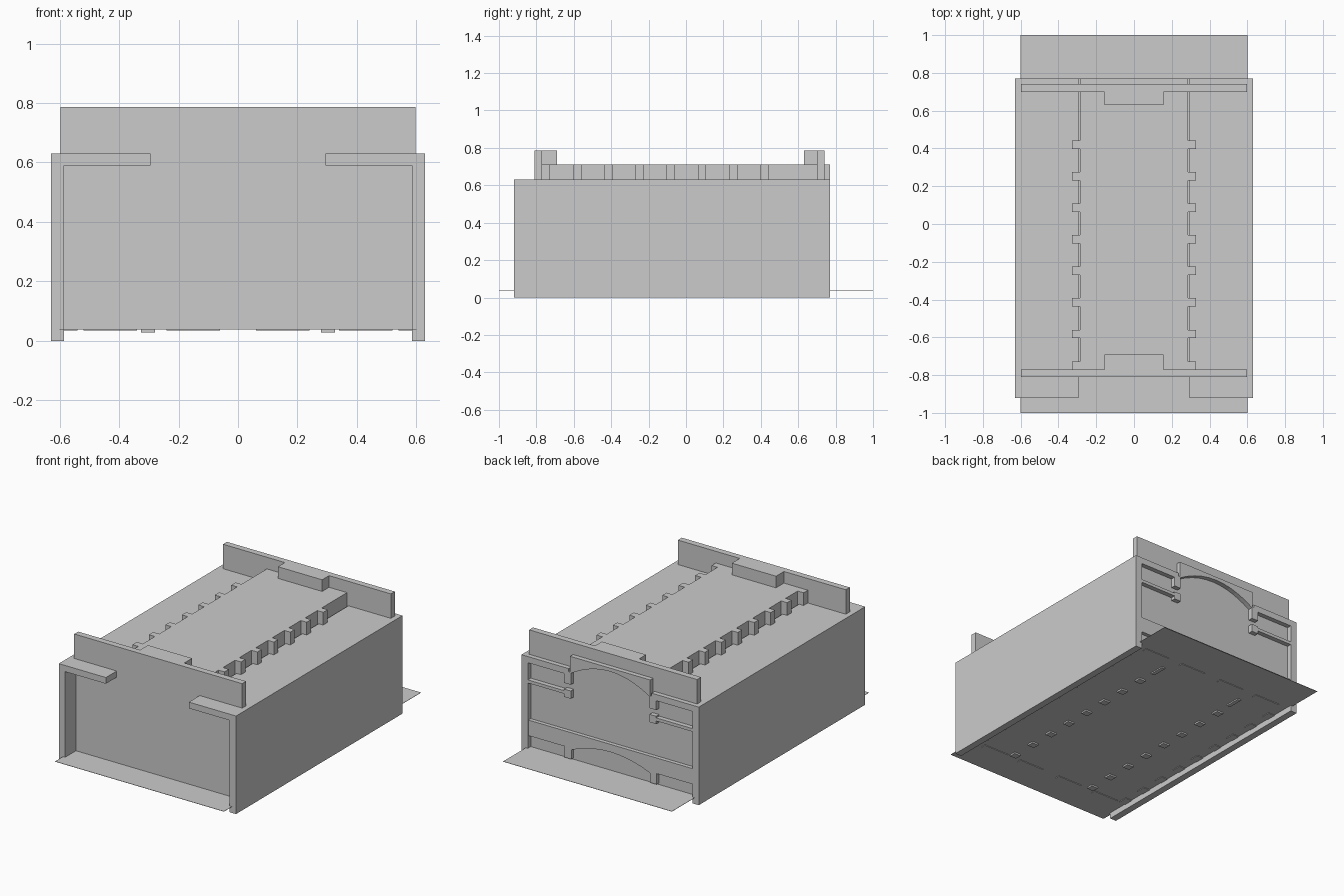
import bpy, bmesh, math

if "Cube" in bpy.data.objects:
    bpy.data.objects.remove(bpy.data.objects["Cube"])


def finish(name, bm):
    bmesh.ops.recalc_face_normals(bm, faces=bm.faces)
    me = bpy.data.meshes.new(name)
    bm.to_mesh(me)
    bm.free()
    ob = bpy.data.objects.new(name, me)
    bpy.context.collection.objects.link(ob)
    return ob


def boxes(name, specs):
    """One object from boxes given as (x0, x1, y0, y1, z0, z1)."""
    bm = bmesh.new()
    for x0, x1, y0, y1, z0, z1 in specs:
        vs = bmesh.ops.create_cube(bm, size=1)["verts"]
        for v in vs:
            v.co = ((x0 + x1) / 2 + v.co.x * (x1 - x0),
                    (y0 + y1) / 2 + v.co.y * (y1 - y0),
                    (z0 + z1) / 2 + v.co.z * (z1 - z0))
    return finish(name, bm)


def prism(name, outline, y0, y1):
    """Extrude an xz outline along y."""
    bm = bmesh.new()
    f = bm.faces.new([bm.verts.new((x, y0, z)) for x, z in outline])
    ext = bmesh.ops.extrude_face_region(bm, geom=[f])["geom"]
    for v in ext:
        if isinstance(v, bmesh.types.BMVert):
            v.co.y = y1
    return finish(name, bm)


def mirrored(specs):
    return specs + [(-b, -a, *rest) for a, b, *rest in specs]


def arch(half, foot, crest, n=16):
    """Arc points from +half to -half."""
    return [(half * math.cos(math.pi * i / n),
             foot + (crest - foot) * (1 - math.cos(math.pi * i / n) ** 2))
            for i in range(n + 1)]


teeth_y = [0.42 - 0.167 * i for i in range(8)]

# Thin base sheet
boxes("base_sheet", [(-0.6, 0.6, -1, 1, 0.038, 0.04)])

# Side walls with inward top flanges
side = [(0.585, 0.0), (0.63, 0.0), (0.63, 0.63), (0.295, 0.63),
        (0.295, 0.59), (0.585, 0.59)]
prism("right_wall", side, -0.92, 0.77)
prism("left_wall", [(-x, z) for x, z in side], -0.92, 0.77)

# End panels with their raised inner tabs
for name, y0, y1, t0, t1 in (("front_panel", -0.81, -0.77, -0.77, -0.69),
                             ("back_panel", 0.70, 0.74, 0.63, 0.70)):
    boxes(name, [(-0.597, 0.597, y0, y1, 0.04, 0.787)])
    boxes(name + "_tab", [(-0.157, 0.157, t0, t1, 0.70, 0.787)])

# Raised centre lid with arched underside and toothed edges
prism("centre_lid", [(-0.285, 0.712), (0.285, 0.712)] + arch(0.285, 0.60, 0.69),
      -0.77, 0.77)
boxes("lid_teeth", mirrored([(0.28, 0.327, y - 0.022, y + 0.022, 0.60, 0.712)
                             for y in teeth_y]))

# Runners under the flanges and half way up, showing at the back
boxes("upper_runners", mirrored([(0.28, 0.327, -0.75, 0.77, 0.53, 0.61)]))
boxes("middle_runners", mirrored([(0.28, 0.327, -0.75, 0.77, 0.44, 0.49),
                                  (0.32, 0.59, -0.75, 0.77, 0.46, 0.48)]))

# Lower back rail: band with two feet and an arch between them
right = [(0.585, 0.22), (0.585, 0.12), (0.327, 0.12), (0.327, 0.05), (0.28, 0.05)]
left = [(-x, z) for x, z in reversed(right)]
prism("lower_back_rail", right + arch(0.28, 0.11, 0.17) + left, 0.735, 0.765)

# Small pegs poking through the base
pegs = mirrored([(0.28, 0.327, y - 0.022, y + 0.022, 0.028, 0.04) for y in teeth_y]
                + [(0.285, 0.31, 0.53, 0.63, 0.03, 0.04)])
boxes("base_pegs", pegs)
boxes("edge_pegs", mirrored([(0.54, 0.59, y - 0.03, y + 0.03, 0.034, 0.04)
                             for y in teeth_y + [0.587]]))
boxes("end_pegs", [(x - 0.09, x + 0.09, y, y + 0.03, 0.034, 0.04)
                   for y in (-0.805, 0.705) for x in (-0.43, -0.15, 0.15, 0.43)])
